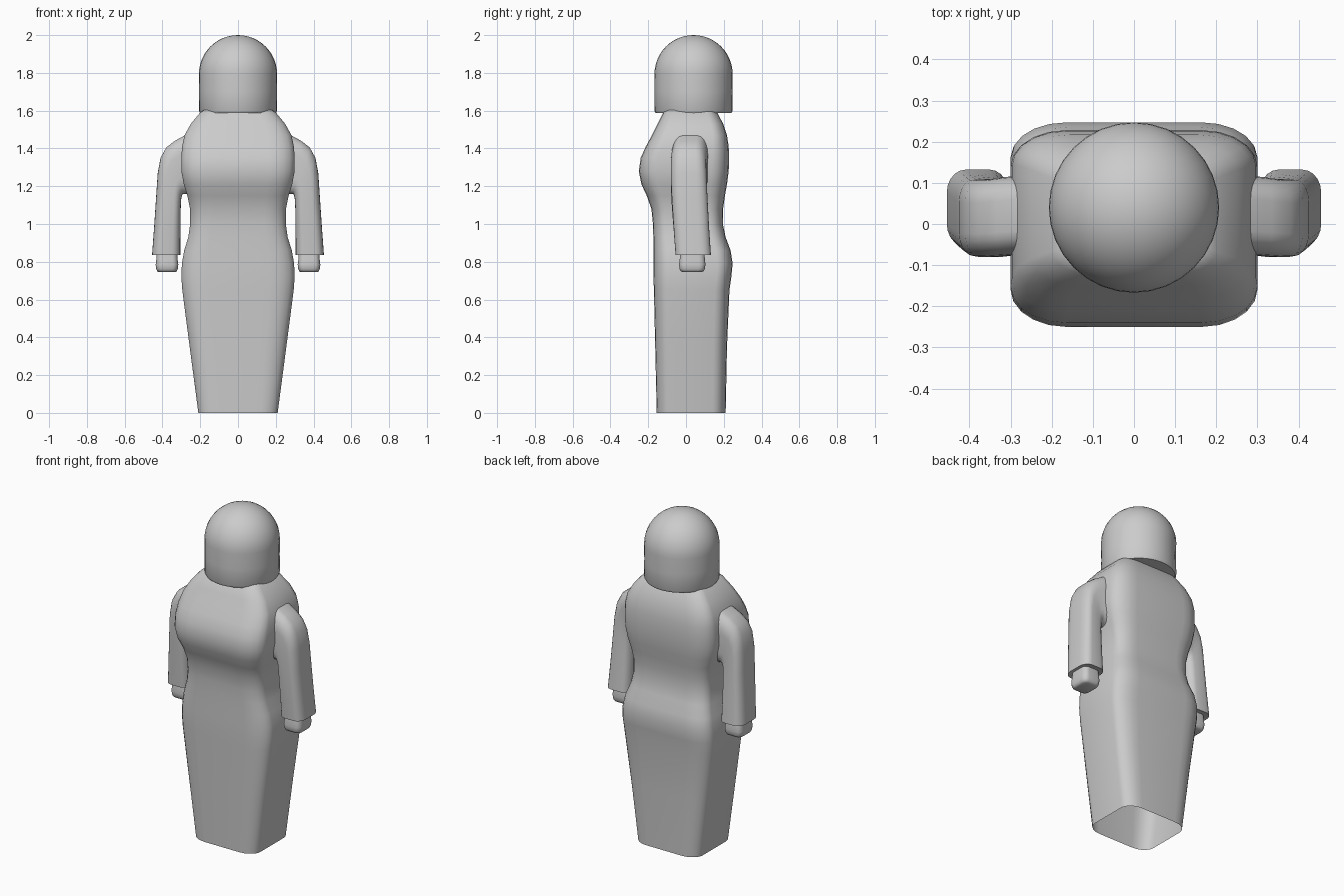
import bpy, bmesh, math
from mathutils import Vector

cube = bpy.data.objects.get("Cube")
if cube:
    bpy.data.objects.remove(cube, do_unlink=True)

grey = bpy.data.materials.new("plain grey")
grey.use_nodes = True
COLOUR = (0.6, 0.6, 0.6, 1)
grey.diffuse_color = COLOUR
grey.node_tree.nodes["Principled BSDF"].inputs["Base Color"].default_value = COLOUR


def section(centre, u, v, cu, cv, steps=5):
    """Rounded rectangle spanned by half axes u and v; cu, cv are corner fractions."""
    ring = []
    for k, (sx, sy) in enumerate([(1, 1), (-1, 1), (-1, -1), (1, -1)]):
        for i in range(steps + 1):
            a = math.pi / 2 * (k + i / steps)
            ring.append(centre + u * (sx * (1 - cu) + cu * math.cos(a))
                        + v * (sy * (1 - cv) + cv * math.sin(a)))
    return ring


def loft(name, rings, cap_start=False, cap_end=True, angle=45):
    """Skin a stack of rings into one smooth-shaded object."""
    bm = bmesh.new()
    rows = [[bm.verts.new(p) for p in ring] for ring in rings]
    n = len(rows[0])
    for a, b in zip(rows, rows[1:]):
        for i in range(n):
            j = (i + 1) % n
            bm.faces.new((a[i], a[j], b[j], b[i]))
    if cap_start:
        bm.faces.new(rows[0][::-1])
    if cap_end:
        bm.faces.new(rows[-1])
    bmesh.ops.remove_doubles(bm, verts=bm.verts, dist=0.0005)
    bmesh.ops.recalc_face_normals(bm, faces=bm.faces)
    mesh = bpy.data.meshes.new(name)
    bm.to_mesh(mesh)
    bm.free()
    mesh.materials.append(grey)
    obj = bpy.data.objects.new(name, mesh)
    bpy.context.collection.objects.link(obj)
    bpy.ops.object.select_all(action='DESELECT')
    obj.select_set(True)
    bpy.context.view_layer.objects.active = obj
    bpy.ops.object.shade_smooth_by_angle(angle=math.radians(angle))
    return obj


# Gown: height, half width, front y, back y; open at the hem
gown = [(0, .21, -.155, .21), (.35, .256, -.163, .217), (.65, .295, -.17, .23),
        (.72, .3, -.172, .24), (.79, .297, -.172, .247), (.86, .285, -.172, .236),
        (.93, .263, -.173, .21), (1, .253, -.175, .195), (1.08, .254, -.183, .196),
        (1.15, .268, -.208, .206), (1.21, .287, -.236, .217), (1.28, .3, -.25, .226),
        (1.35, .3, -.24, .228), (1.41, .296, -.213, .226), (1.47, .283, -.18, .217),
        (1.53, .25, -.15, .197), (1.59, .2, -.12, .165), (1.61, .17, -.1, .15)]
loft("gown", [section(Vector((0, (f + b) / 2, z)), Vector((w, 0, 0)),
                      Vector((0, (b - f) / 2, 0)), .45, .38)
              for z, w, f, b in gown])

# Head: upright cylinder with a domed top
SIDES, RADIUS = 32, .207
profile = [(RADIUS - .006, 1.588), (RADIUS, 1.6), (RADIUS - .001, 1.7)]
profile += [(RADIUS * math.cos(t * math.pi / 24), 1.793 + RADIUS * math.sin(t * math.pi / 24))
            for t in range(13)]
loft("head", [[Vector((r * math.cos(2 * math.pi * i / SIDES),
                       .04 + r * math.sin(2 * math.pi * i / SIDES), z))
               for i in range(SIDES)] for r, z in profile],
     cap_start=True, cap_end=False)

# Sleeve: inner x, z, outer x, z, front y, back y, from shoulder to cuff
sleeve = [(.2, 1.15, .2, 1.52, -.07, .12), (.275, 1.16, .28, 1.47, -.075, .118),
          (.292, 1.16, .335, 1.44, -.078, .113), (.297, 1.15, .38, 1.405, -.08, .108),
          (.301, 1.13, .41, 1.35, -.08, .108), (.303, 1.09, .425, 1.27, -.078, .11),
          (.304, 1.03, .433, 1.15, -.073, .115), (.305, .95, .443, 1, -.065, .122),
          (.305, .835, .455, .835, -.055, .132), (.32, .84, .44, .84, -.04, .115)]
# Hand: height, half width, front y, back y
hand = [(.86, .055, -.03, .095), (.815, .056, -.033, .1), (.785, .06, -.037, .103),
        (.762, .057, -.034, .1), (.75, .052, -.028, .094), (.745, .043, -.018, .084)]

for side, s in (("left", 1), ("right", -1)):
    rings = []
    for xi, zi, xo, zo, f, b in sleeve:
        inner, outer = Vector((s * xi, 0, zi)), Vector((s * xo, 0, zo))
        mid = (inner + outer) / 2 + Vector((0, (f + b) / 2, 0))
        rings.append(section(mid, (outer - inner) / 2, Vector((0, (b - f) / 2, 0)), .6, .6))
    loft(side + "_sleeve", rings, angle=60)
    loft(side + "_hand", [section(Vector((s * .376, (f + b) / 2, z)), Vector((w, 0, 0)),
                                  Vector((0, (b - f) / 2, 0)), .5, .5)
                          for z, w, f, b in hand], angle=60)
